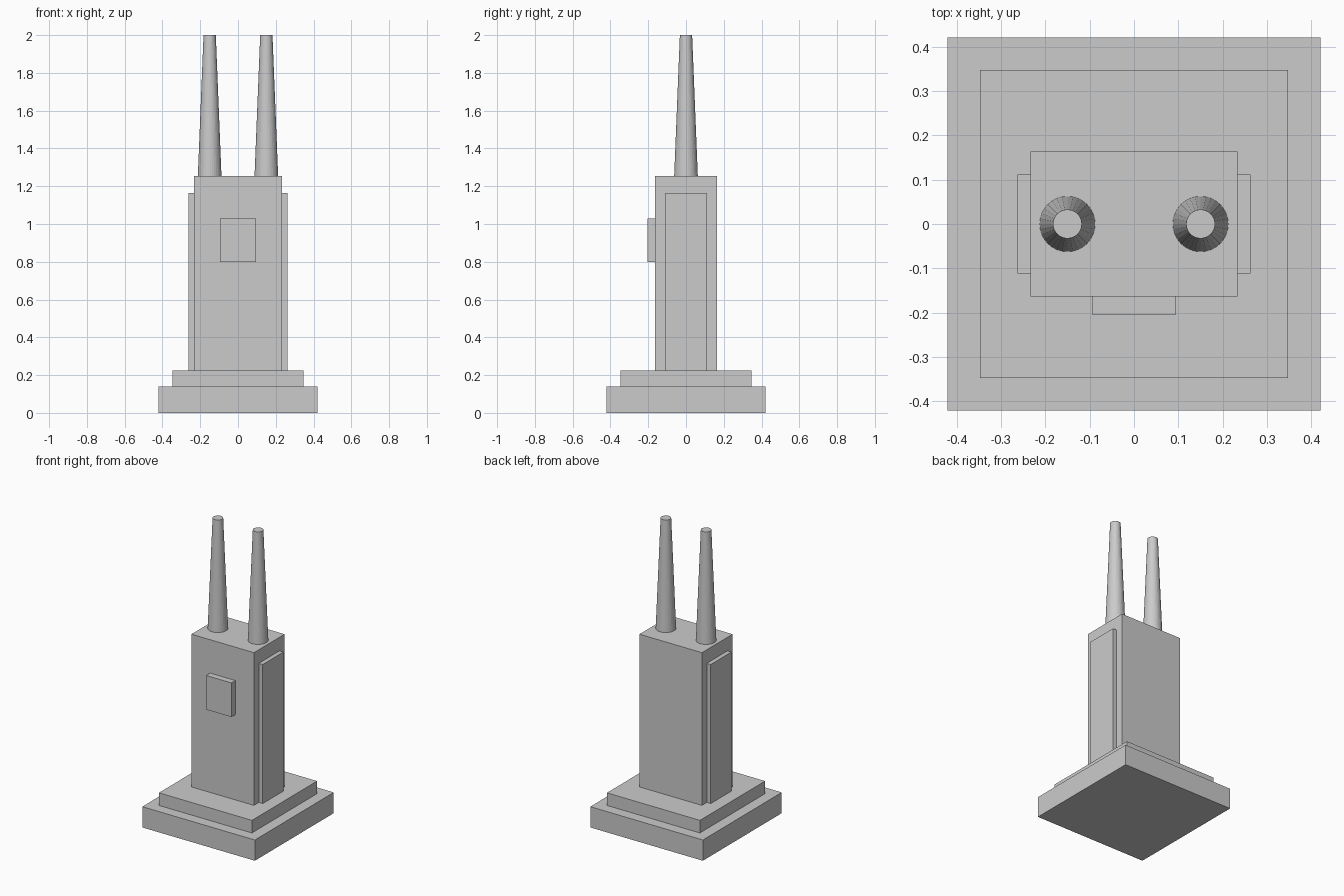
import bpy

cube = bpy.data.objects.get("Cube")
if cube:
    bpy.data.objects.remove(cube, do_unlink=True)

# One plain grey for the whole model
grey = bpy.data.materials.new("plain_grey")
grey.use_nodes = True
colour = (0.6, 0.6, 0.6, 1)
grey.diffuse_color = colour
grey.node_tree.nodes["Principled BSDF"].inputs["Base Color"].default_value = colour


def finish(name):
    obj = bpy.context.object
    obj.name = name
    obj.data.materials.append(grey)
    return obj


def box(name, x, y, z):
    """Box spanning the given (low, high) range on each axis."""
    spans = (x, y, z)
    bpy.ops.mesh.primitive_cube_add(size=1, location=[(a + b) / 2 for a, b in spans])
    obj = finish(name)
    obj.scale = [b - a for a, b in spans]
    bpy.ops.object.transform_apply(location=False, rotation=False, scale=True)
    return obj


# Stepped plinth
BASE, STEP, TOP = 0.14, 0.225, 1.255
box("plinth_base", (-0.42, 0.42), (-0.42, 0.42), (0, BASE))
box("plinth_step", (-0.347, 0.347), (-0.347, 0.347), (BASE, STEP))

# Tower body and front plaque
box("tower_body", (-0.233, 0.233), (-0.163, 0.163), (STEP, TOP))
box("front_plaque", (-0.094, 0.094), (-0.205, -0.163), (0.8, 1.03))

# Side panels and tapered masts on both sides
for side, s in (("left", 1), ("right", -1)):
    box(side + "_panel", sorted((s * 0.233, s * 0.262)), (-0.111, 0.111), (STEP, 1.163))
    bpy.ops.mesh.primitive_cone_add(vertices=32, radius1=0.0625, radius2=0.0325,
                                    depth=2 - TOP, location=(s * 0.15, 0, (TOP + 2) / 2))
    finish(side + "_mast")
